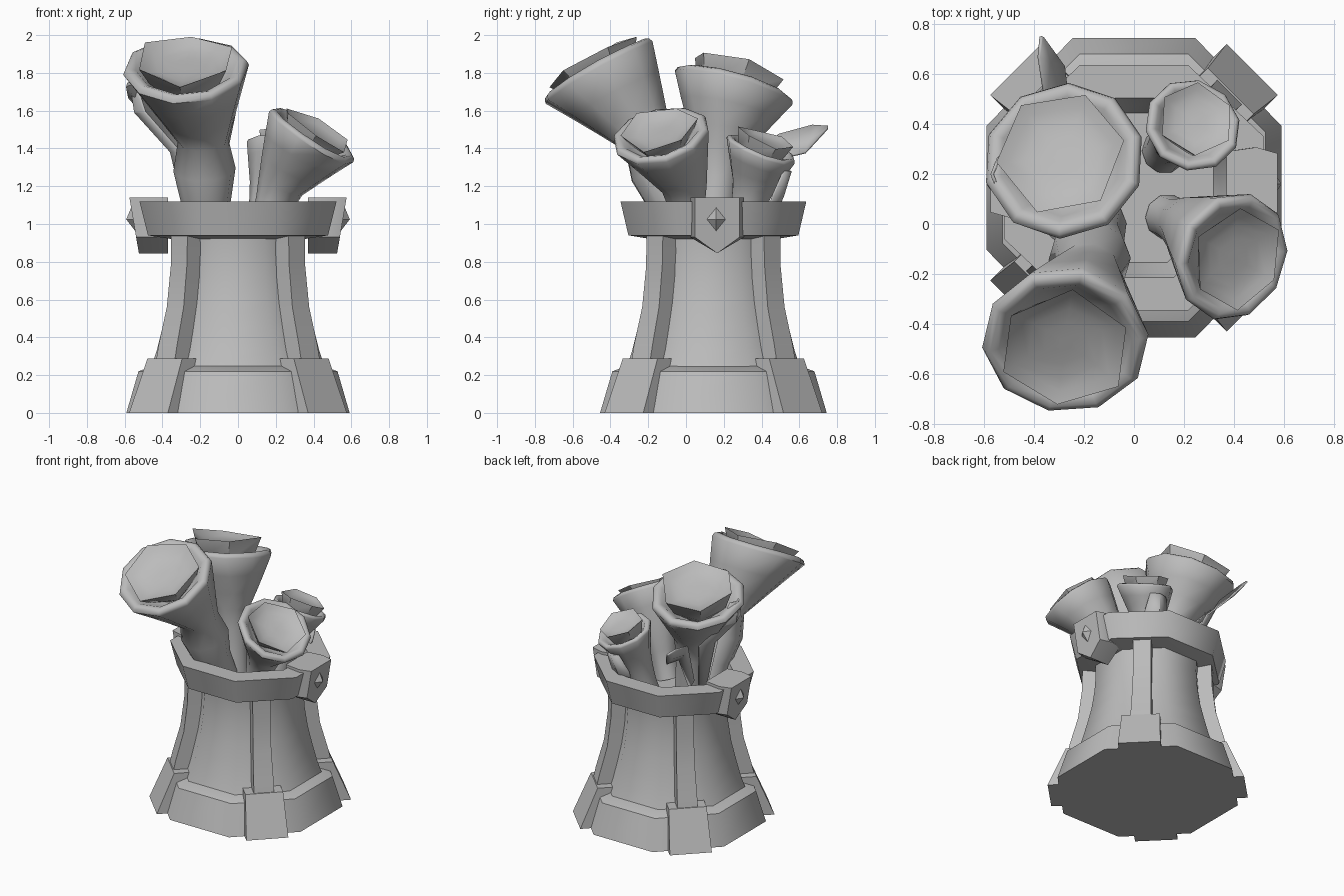
import bpy, bmesh, math
from mathutils import Vector

if "Cube" in bpy.data.objects:
    bpy.data.objects.remove(bpy.data.objects["Cube"])

CY = 0.145  # vase centre along y
SY = 0.165  # shield centre along y
grey = bpy.data.materials.new("plain_grey")
grey.diffuse_color = (0.5, 0.5, 0.5, 1)
grey.use_nodes = True
grey.node_tree.nodes["Principled BSDF"].inputs["Base Color"].default_value = grey.diffuse_color


def finish(name, bm, angle=30):
    bmesh.ops.recalc_face_normals(bm, faces=bm.faces)
    me = bpy.data.meshes.new(name)
    bm.to_mesh(me)
    bm.free()
    ob = bpy.data.objects.new(name, me)
    bpy.context.collection.objects.link(ob)
    me.materials.append(grey)
    bpy.ops.object.select_all(action='DESELECT')
    ob.select_set(True)
    bpy.context.view_layer.objects.active = ob
    bpy.ops.object.shade_smooth_by_angle(angle=math.radians(angle))
    return ob


def loft(name, rings, angle=30):
    """Skin a list of equal-sized point loops and cap both ends."""
    bm = bmesh.new()
    vs = [[bm.verts.new(p) for p in r] for r in rings]
    n = len(vs[0])
    for a, b in zip(vs, vs[1:]):
        for i in range(n):
            bm.faces.new((a[i], a[(i + 1) % n], b[(i + 1) % n], b[i]))
    bm.faces.new(vs[0][::-1])
    bm.faces.new(vs[-1])
    return finish(name, bm, angle)


def octagon(apothem, z, sx=1.0):
    r = apothem / math.cos(math.pi / 8)
    return [(sx * r * math.cos(math.pi / 8 + i * math.pi / 4),
             CY + r * math.sin(math.pi / 8 + i * math.pi / 4), z) for i in range(8)]


# Vase: base skirt, waisted body, hollow rim
loft("base", [octagon(a, z, 0.985) for a, z in
              ((0.60, 0), (0.535, 0.22), (0.455, 0.25))], 50)
loft("body", [octagon(a, z) for a, z in
              ((0.46, 0.24), (0.43, 0.33), (0.40, 0.45), (0.37, 0.58),
               (0.35, 0.72), (0.342, 0.85), (0.345, 0.93))], 50)
loft("rim", [octagon(a, z, 1.06) for a, z in
             ((0.33, 0.92), (0.45, 0.94), (0.492, 1.12), (0.36, 1.12), (0.30, 0.94))], 50)


def diagonal_post(name, sx, sy, sections):
    """Post on a diagonal; sections are (inner, outer, half width, z)."""
    d = Vector((sx, sy, 0)).normalized()
    t = Vector((-d.y, d.x, 0))
    c = Vector((0, CY, 0))
    loft(name, [[c + d * o + t * u * w + Vector((0, 0, z))
                 for o, u in ((i, -1), (e, -1), (e, 1), (i, 1))]
                for i, e, w, z in sections])


# Corner feet and pillars
for sx in (-1, 1):
    for sy in (-1, 1):
        diagonal_post("corner_foot", sx, sy,
                      ((0.40, 0.67, 0.145, 0), (0.38, 0.548, 0.130, 0.288)))
        diagonal_post("pillar", sx, sy,
                      ((0.36, 0.545, 0.070, 0.27), (0.34, 0.525, 0.069, 0.36),
                       (0.32, 0.47, 0.063, 0.56), (0.30, 0.443, 0.060, 0.78),
                       (0.30, 0.44, 0.062, 0.95)))

# Side shields with diamond studs
shield = ((-1, 1.14), (1, 1.14), (1, 0.93), (0, 0.845), (-1, 0.93))
for s in (-1, 1):
    loft("shield", [
        [(s * (x - (1.14 - z) * k), SY + w * u, z) for u, z in shield]
        for x, k, w in ((0.37, 0, 0.125), (0.49, 0.17, 0.142), (0.575, 0.17, 0.118))])
    bm = bmesh.new()
    tip = bm.verts.new((s * 0.592, SY - 0.005, 1.025))
    ring = [bm.verts.new((s * (0.555 + z * 0.17), SY - 0.005 + y, 1.025 + z))
            for y, z in ((0.05, 0), (0, 0.062), (-0.05, 0), (0, -0.062))]
    for i in range(4):
        bm.faces.new((ring[i], ring[(i + 1) % 4], tip))
    bm.faces.new(ring)
    finish("diamond_stud", bm)


def loop(centre, axis, r, n, phase=0.0, wave=0.0):
    """Polygon around an axis, optionally wavy along it."""
    q = axis.to_track_quat('Z', 'Y')
    pts = []
    for i in range(n):
        a = phase + 2 * math.pi * i / n
        pts.append(centre + q @ Vector((r * math.cos(a), r * math.sin(a),
                                        wave * math.cos(2 * a + phase))))
    return pts


def flower(name, base, stem, collar, neck, neck_r, head, normal, R, phase, bud):
    base, neck, head = Vector(base), Vector(neck), Vector(head)
    normal = Vector(normal).normalized()
    rise = (neck - base).normalized()
    # Stem with a soft collar, then the flaring cup
    rings = [loop(base.lerp(neck, t), rise, r, 10, phase)
             for t, r in ((0, stem), (0.35, stem), (0.7, collar))]
    for t in (0, 0.33, 0.67, 1):
        r = neck_r + (R - neck_r) * t
        rings.append(loop(neck.lerp(head, t), rise.lerp(normal, 0.3 + 0.7 * t), r,
                          10, phase, 0.025 * R * t))
    # Rounded lip folding inward
    for h, r in ((0.07, 0.97), (0.1, 0.9), (0.06, 0.8), (-0.05, 0.7), (-0.3, 0.4)):
        rings.append(loop(head + normal * h * R, normal, r * R, 10, phase, 0.025 * R))
    loft(name + "_outer_petals", rings, 50)
    # Inner petals standing above the lip around a shallow heart
    loft(name + "_inner_petals",
         [loop(head + normal * h * R, normal, r * R, 6, phase + 0.3, w * R)
          for h, r, w in ((-0.35, 0.42, 0), (-0.1, 0.62, 0), (bud, 0.8, 0.06),
                          (bud - 0.08, 0.66, 0.04), (bud - 0.13, 0.48, 0.02),
                          (bud - 0.15, 0.28, 0), (bud - 0.15, 0.08, 0))], 50)


flower("front_flower", (-0.16, 0.0, 0.93), 0.13, 0.165,
       (-0.185, -0.2, 1.44), 0.135, (-0.275, -0.465, 1.81),
       (-0.03, -0.5, 0.87), 0.335, 0.16, 0.22)
flower("back_flower", (-0.13, 0.14, 0.93), 0.11, 0.115,
       (-0.185, 0.175, 1.38), 0.135, (-0.28, 0.255, 1.73),
       (-0.12, 0.28, 0.96), 0.325, 0.5, 0.34)
flower("right_flower", (0.13, 0.03, 0.93), 0.09, 0.105,
       (0.225, -0.01, 1.2), 0.125, (0.39, -0.13, 1.465),
       (0.52, -0.2, 0.83), 0.262, 0.1, 0.2)
flower("small_flower", (0.12, 0.29, 0.93), 0.09, 0.10,
       (0.175, 0.355, 1.2), 0.115, (0.235, 0.395, 1.39),
       (0.2, 0.33, 0.92), 0.195, 0.7, 0.38)


def leaf(name, path, side, fold):
    """Pointed folded leaf; path items are (point, half width)."""
    side, fold = Vector(side), Vector(fold)
    bm = bmesh.new()
    rows = [[bm.verts.new(Vector(p) + side * w * u + fold * w * abs(u))
             for u in (-1, 0, 1)] for p, w in path]
    for a, b in zip(rows, rows[1:]):
        for i in range(2):
            bm.faces.new((a[i], a[i + 1], b[i + 1], b[i]))
    ob = finish(name, bm)
    mod = ob.modifiers.new("thickness", 'SOLIDIFY')
    mod.thickness = 0.012


# Leaves tucked between the stems
leaf("back_leaf", (((-0.24, 0.27, 1.08), 0.05), ((-0.31, 0.47, 1.40), 0.085),
                   ((-0.335, 0.65, 1.445), 0.09), ((-0.365, 0.75, 1.515), 0.006)),
     (0.55, -0.2, -0.8), (0.1, 0, 0.1))
leaf("left_leaf", (((-0.27, 0.15, 1.0), 0.05), ((-0.36, 0.17, 1.38), 0.12),
                   ((-0.55, 0.19, 1.59), 0.13), ((-0.575, 0.2, 1.76), 0.06)),
     (0, 1, 0), (0.4, 0, 0))
leaf("small_leaf", (((0.19, 0.45, 0.98), 0.06), ((0.21, 0.52, 1.15), 0.09),
                    ((0.235, 0.56, 1.28), 0.06)),
     (1, -0.2, 0), (0, -0.4, 0))
